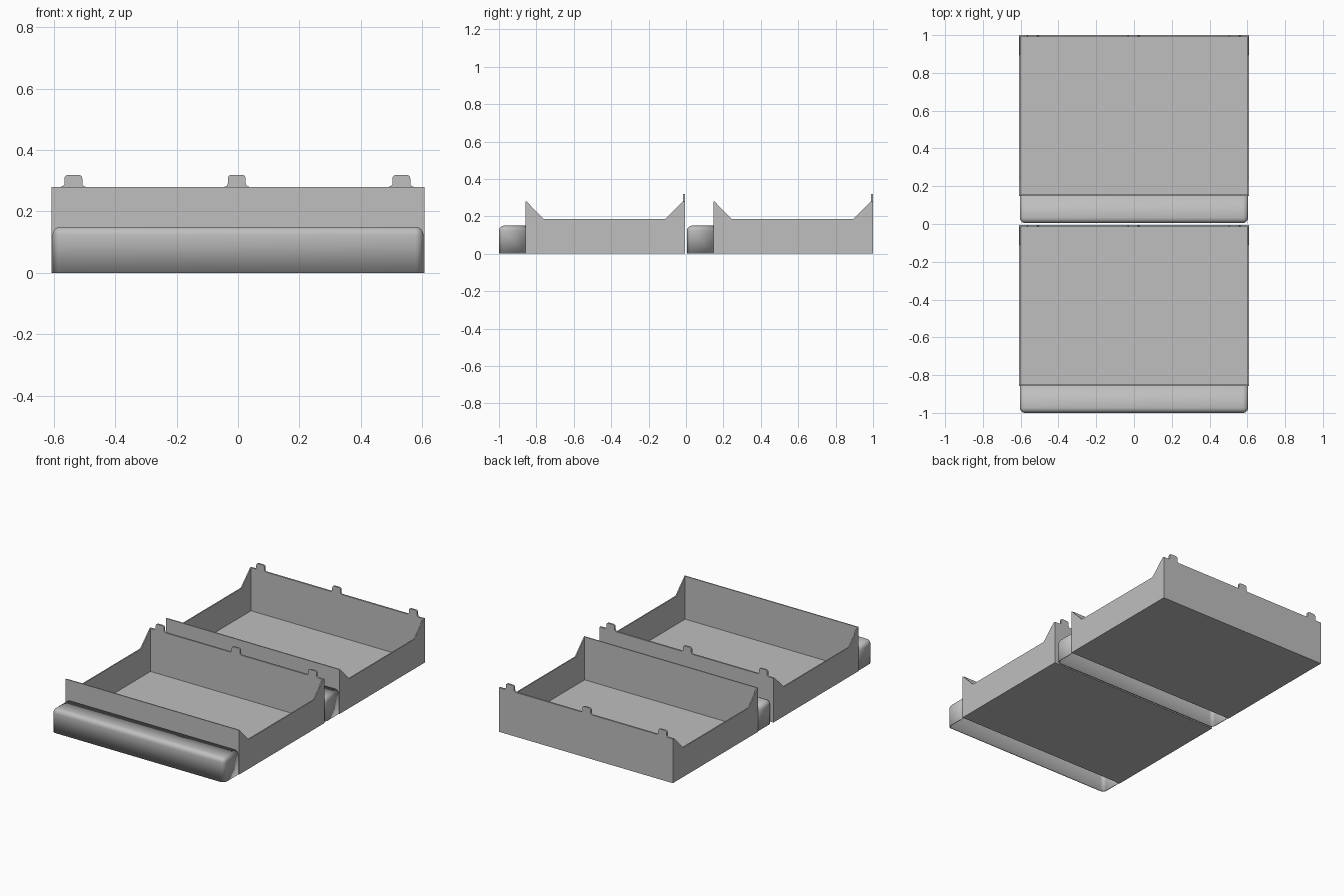
import bpy, bmesh, math
from mathutils import Vector

if "Cube" in bpy.data.objects:
    bpy.data.objects.remove(bpy.data.objects["Cube"])

grey = bpy.data.materials.new("plain grey")
grey.diffuse_color = (0.52, 0.52, 0.52, 1)
grey.use_nodes = True
grey.node_tree.nodes["Principled BSDF"].inputs["Base Color"].default_value = grey.diffuse_color

W = 0.608               # half width of a tray
T = 0.007               # wall thickness
LENGTH = 0.995          # one tray, bumper included
BUMPER = 0.143          # depth of the bumper
TRAY_STARTS = {"front": -1.0, "rear": 0.005}


def finish(bm, name):
    bmesh.ops.recalc_face_normals(bm, faces=bm.faces)
    mesh = bpy.data.meshes.new(name)
    bm.to_mesh(mesh)
    bm.free()
    mesh.materials.append(grey)
    ob = bpy.data.objects.new(name, mesh)
    bpy.context.collection.objects.link(ob)
    return ob


def extrude(name, points, direction):
    """Solid made by sweeping a flat outline along a vector."""
    bm = bmesh.new()
    face = bm.faces.new([bm.verts.new(p) for p in points])
    res = bmesh.ops.extrude_face_region(bm, geom=[face], use_keep_orig=True)
    verts = [g for g in res["geom"] if isinstance(g, bmesh.types.BMVert)]
    bmesh.ops.translate(bm, verts=verts, vec=Vector(direction))
    return finish(bm, name)


def arc(cx, cz, r, a0, a1, n=4):
    steps = [math.radians(a0 + (a1 - a0) * i / n) for i in range(n + 1)]
    return [(cx + r * math.cos(a), cz + r * math.sin(a)) for a in steps]


def tab_outline(c, base=0.28, top=0.319, half=0.029, r=0.012):
    """Rounded tab with flared feet, listed left to right."""
    return (arc(c - half - r, base + r, r, -90, 0)
            + arc(c - half + r, top - r, r, 180, 90)
            + arc(c + half - r, top - r, r, 90, 0)
            + arc(c + half + r, base + r, r, 180, 270))


def bumper(name, y0):
    """Hollow rounded ledge, open underneath and towards the tray."""
    bm = bmesh.new()
    bmesh.ops.create_cube(bm, size=1)
    for v in bm.verts:
        v.co = ((v.co.x * 2) * 0.604, y0 + (v.co.y + 0.5) * BUMPER, (v.co.z + 0.5) * 0.15)
    open_faces = [f for f in bm.faces
                  if f.calc_center_median().z < 0.001
                  or f.calc_center_median().y > y0 + BUMPER - 0.001]
    bmesh.ops.delete(bm, geom=open_faces, context='FACES')
    edges = [e for e in bm.edges if len(e.link_faces) == 2]
    bmesh.ops.bevel(bm, geom=edges, offset=0.028, segments=6,
                    profile=0.5, affect='EDGES')
    ob = finish(bm, name)
    # make sure the shell faces outwards before thickening inwards
    front = min(ob.data.polygons, key=lambda p: p.center.y)
    if front.normal.y > 0:
        ob.data.flip_normals()
    mod = ob.modifiers.new("shell", 'SOLIDIFY')
    mod.thickness = 0.006
    mod.offset = -1
    bpy.ops.object.select_all(action='DESELECT')
    bpy.context.view_layer.objects.active = ob
    ob.select_set(True)
    bpy.ops.object.shade_smooth_by_angle(angle=math.radians(35))


for label, y0 in TRAY_STARTS.items():
    yf, yb = y0 + BUMPER, y0 + LENGTH
    inner = W - T
    bumper(label + "_bumper", y0)

    # side walls, lowered between the two raised ends
    profile = [(yf, 0), (yb, 0), (yb, 0.28), (yb - 0.011, 0.28), (yb - 0.105, 0.187),
               (yf + 0.095, 0.187), (yf + 0.004, 0.28), (yf, 0.28)]
    for side, x in (("left", -W), ("right", inner)):
        extrude(f"{label}_{side}_wall", [(x, y, z) for y, z in profile], (T, 0, 0))

    # front wall
    extrude(label + "_front_wall", [(-inner, yf, 0), (inner, yf, 0),
            (inner, yf, 0.28), (-inner, yf, 0.28)], (0, T, 0))

    # back wall with three tabs on its top edge
    outline = [(inner, 0), (-inner, 0), (-inner, 0.28)]
    for c in (-0.536, -0.004, 0.532):
        outline += tab_outline(c)
    outline.append((inner, 0.28))
    extrude(label + "_back_wall", [(x, yb, z) for x, z in outline], (0, -0.011, 0))

    # floor panel
    ya, yz = yf + T, yb - 0.011
    extrude(label + "_floor", [(-inner, ya, 0), (inner, ya, 0),
            (inner, yz, 0), (-inner, yz, 0)], (0, 0, 0.008))
